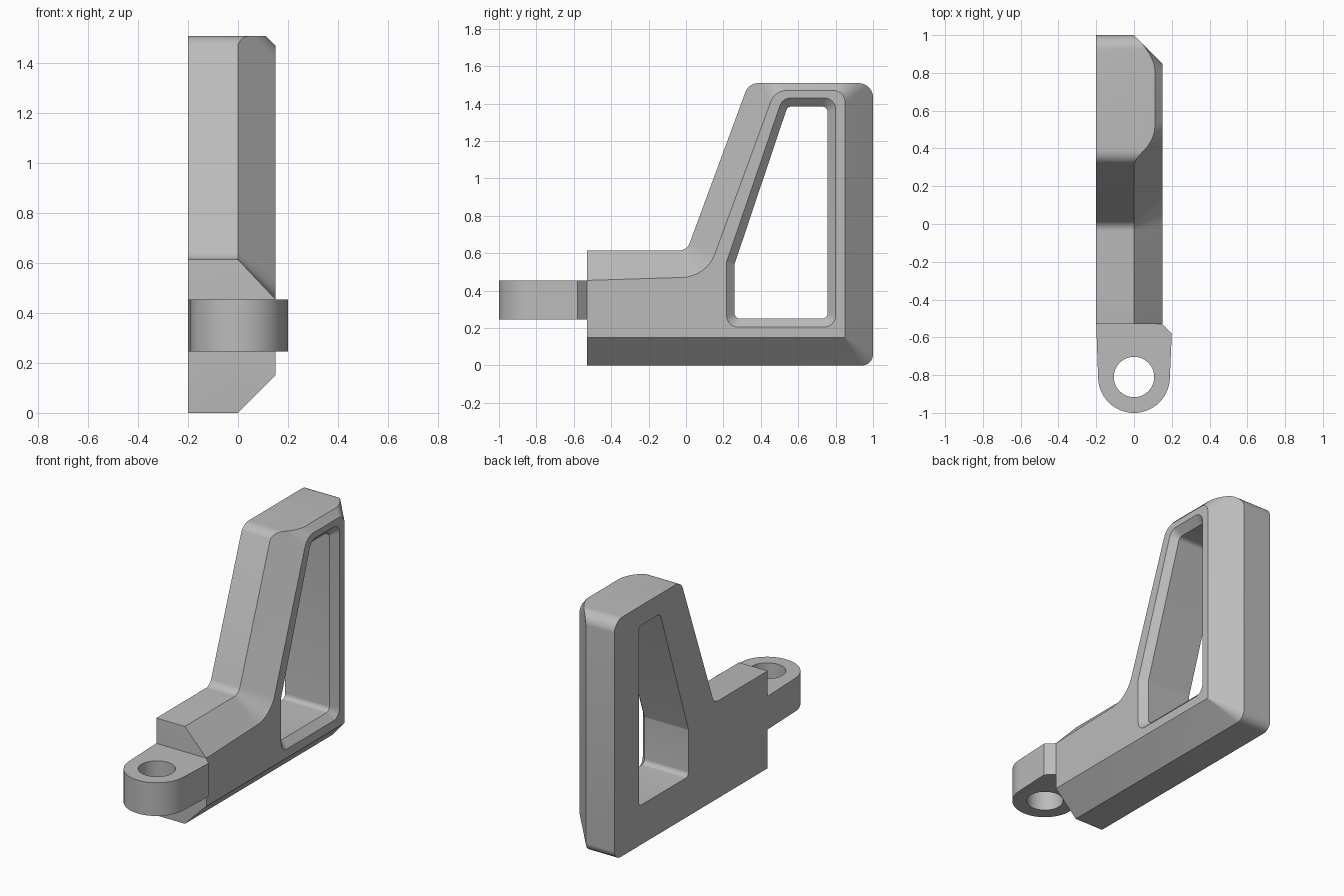
import bpy, bmesh, math
from mathutils import Vector

cube = bpy.data.objects.get("Cube")
if cube:
    bpy.data.objects.remove(cube, do_unlink=True)

grey = bpy.data.materials.new("satin_grey")
grey.use_nodes = True
grey.diffuse_color = (0.5, 0.5, 0.5, 1)
grey.node_tree.nodes["Principled BSDF"].inputs["Base Color"].default_value = (0.5, 0.5, 0.5, 1)


def rounded(corners, seg=8):
    """Outline from (a, b, radius) corners, each turned into an arc of seg steps."""
    pts = []
    for i, (a, b, r) in enumerate(corners):
        p = Vector((a, b))
        u = (Vector(corners[i - 1][:2]) - p).normalized()
        v = (Vector(corners[(i + 1) % len(corners)][:2]) - p).normalized()
        half = u.angle(v) / 2
        centre = p + (u + v).normalized() * r / math.sin(half)
        start = p + u * r / math.tan(half) - centre
        end = p + v * r / math.tan(half) - centre
        sweep = math.pi - 2 * half
        for k in range(seg + 1):
            t = k / seg
            pts.append(centre + (start * math.sin((1 - t) * sweep)
                                 + end * math.sin(t * sweep)) / math.sin(sweep))
    return pts


def loft(name, rings, axis="x"):
    """Solid through matching outlines, given as (position along axis, points)."""
    bm = bmesh.new()
    loops = []
    for h, pts in rings:
        loops.append([bm.verts.new((h, a, b) if axis == "x" else (a, b, h)) for a, b in pts])
    n = len(loops[0])
    for lo, hi in zip(loops, loops[1:]):
        for i in range(n):
            j = (i + 1) % n
            bm.faces.new((lo[i], lo[j], hi[j], hi[i]))
    bm.faces.new(loops[0])
    bm.faces.new(loops[-1])
    bmesh.ops.recalc_face_normals(bm, faces=bm.faces)
    mesh = bpy.data.meshes.new(name)
    bm.to_mesh(mesh)
    bm.free()
    mesh.materials.append(grey)
    obj = bpy.data.objects.new(name, mesh)
    bpy.context.collection.objects.link(obj)
    return obj


def combine(obj, cutter, operation):
    cutter.hide_render = True
    mod = obj.modifiers.new("shape", "BOOLEAN")
    mod.operation, mod.object, mod.solver = operation, cutter, "EXACT"
    bpy.context.view_layer.objects.active = obj
    bpy.ops.object.modifier_apply(modifier=mod.name)
    bpy.data.objects.remove(cutter, do_unlink=True)


def smooth(obj):
    bpy.ops.object.select_all(action="DESELECT")
    obj.select_set(True)
    bpy.context.view_layer.objects.active = obj
    bpy.ops.object.shade_smooth_by_angle(angle=math.radians(25))


# Bracket body: flat back, wide chamfer around the +x side
outer = rounded([(-0.53, 0, 0.001), (1, 0, 0.06), (1, 1.62, 0.1), (0.376, 1.62, 0.08),
                 (0.005, 0.615, 0.06), (-0.53, 0.615, 0.001)])
inner = rounded([(-0.53, 0.15, 0.001), (0.85, 0.15, 0.004), (0.85, 1.47, 0.06),
                 (0.475, 1.47, 0.09), (0.11, 0.475, 0.19), (-0.53, 0.455, 0.001)])
body = loft("bracket_body", [(-0.2, outer), (0, outer), (0.15, inner)])

# Level top with rounded ends
envelope = rounded([(-0.7, -0.1, 0.01), (1.001, -0.1, 0.01), (1.001, 1.51, 0.08),
                    (0.334, 1.51, 0.08), (0.004, 0.63, 0.01), (-0.7, 0.63, 0.01)])
combine(body, loft("top_trim", [(-0.4, envelope), (0.4, envelope)]), "INTERSECT")

# Window with a chamfered rim on the +x side
rim = rounded([(0.217, 0.206, 0.06), (0.8, 0.206, 0.06), (0.8, 1.43, 0.06),
               (0.516, 1.43, 0.06), (0.217, 0.553, 0.03)])
bore = rounded([(0.26, 0.25, 0.03), (0.757, 0.25, 0.03), (0.757, 1.385, 0.03),
                (0.543, 1.385, 0.03), (0.26, 0.543, 0.02)])
combine(body, loft("window_cutter", [(-0.4, bore), (0.108, bore), (0.15, rim), (0.3, rim)]),
        "DIFFERENCE")
smooth(body)

# Mounting lug with a round hole
arc = [(0.19 * math.cos(t), -0.81 + 0.19 * math.sin(t))
       for t in (math.pi * (1 + k / 32) for k in range(33))]
lug_outline = arc + [(0.2, -0.58), (0.15, -0.53), (-0.2, -0.53)]
lug = loft("mounting_lug", [(0.245, lug_outline), (0.455, lug_outline)], axis="z")
hole = [(0.107 * math.cos(math.tau * k / 48), -0.81 + 0.107 * math.sin(math.tau * k / 48))
        for k in range(48)]
combine(lug, loft("hole_cutter", [(0, hole), (1, hole)], axis="z"), "DIFFERENCE")
smooth(lug)
